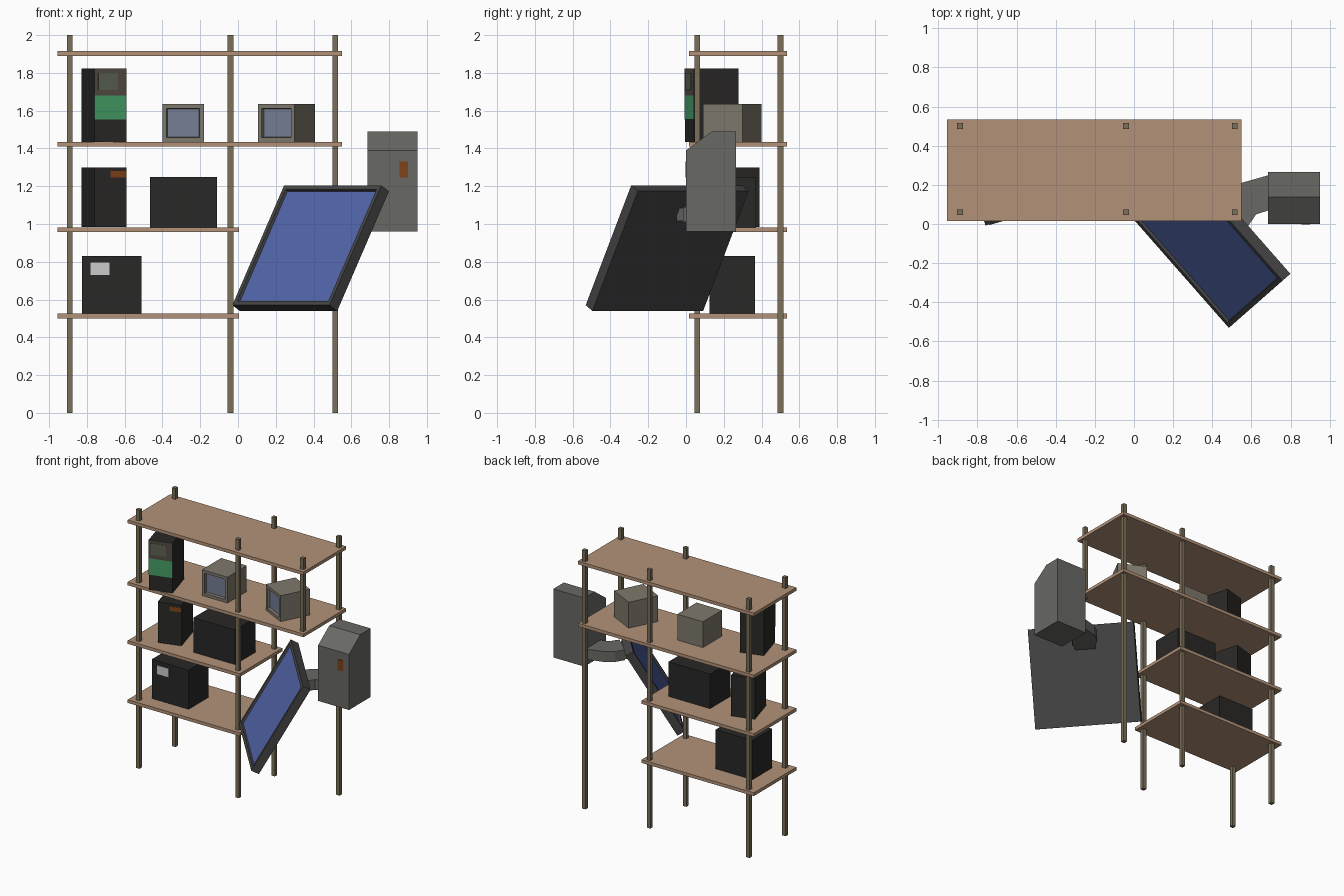
import bpy, bmesh
from math import radians
from mathutils import Matrix, Vector

if "Cube" in bpy.data.objects:
    bpy.data.objects.remove(bpy.data.objects["Cube"])


def mat(name, r, g, b):
    m = bpy.data.materials.new(name)
    m.diffuse_color = (r, g, b, 1)
    m.use_nodes = True
    m.node_tree.nodes["Principled BSDF"].inputs["Base Color"].default_value = m.diffuse_color
    return m


WOOD = mat("shelf_wood", .45, .29, .19)
POST = mat("post_wood", .20, .16, .10)
BLACK = mat("black_plastic", .022, .021, .02)
FRAME = mat("dark_frame", .06, .06, .06)
GREY = mat("grey_metal", .14, .14, .13)
BEIGE = mat("beige_plastic", .21, .19, .15)
BROWN = mat("brown_panel", .085, .068, .052)
SAGE = mat("sage_window", .10, .115, .08)
GREEN = mat("green_panel", .06, .33, .13)
ORANGE = mat("orange_panel", .21, .055, .01)
WHITE = mat("white_label", .55, .55, .55)
BLUE = mat("blue_screen", .085, .13, .40)
PALE = mat("pale_screen", .18, .21, .30)


def finish(name, bm, mats, matrix=None):
    bmesh.ops.recalc_face_normals(bm, faces=bm.faces)
    me = bpy.data.meshes.new(name)
    bm.to_mesh(me)
    bm.free()
    for m in mats:
        me.materials.append(m)
    ob = bpy.data.objects.new(name, me)
    bpy.context.collection.objects.link(ob)
    if matrix:
        ob.matrix_world = matrix
    return ob


def box_bm(lo, hi):
    bm = bmesh.new()
    lo, hi = Vector(lo), Vector(hi)
    c, s = (lo + hi) / 2, hi - lo
    bmesh.ops.create_cube(bm, size=1, matrix=Matrix.Translation(c) @ Matrix.Diagonal((*s, 1)))
    return bm


def box(name, lo, hi, m, matrix=None):
    return finish(name, box_bm(lo, hi), [m], matrix)


def turned(x, y, z, deg=0):
    # local frame: origin at the front left bottom corner of a part
    return Matrix.Translation((x, y, z)) @ Matrix.Rotation(radians(deg), 4, 'Z')


def panel(name, u0, u1, z0, z1, m, matrix, depth=.003):
    box(name, (u0, -depth, z0), (u1, .002, z1), m, matrix)


def monitor(name, w, d, h, border, recess, mats, matrix):
    # box whose front face is framed and sunk in for the screen
    bm = box_bm((0, 0, 0), (w, d, h))
    bm.normal_update()
    f = min(bm.faces, key=lambda f: f.normal.y)
    bmesh.ops.inset_region(bm, faces=[f], thickness=border)
    bmesh.ops.inset_region(bm, faces=[f], thickness=.005, depth=-recess)
    f.material_index = 1
    return finish(name, bm, mats, matrix)


def prism(name, pts, vec, m):
    bm = bmesh.new()
    f = bm.faces.new([bm.verts.new(p) for p in pts])
    r = bmesh.ops.extrude_face_region(bm, geom=[f])
    bmesh.ops.translate(bm, vec=vec, verts=[v for v in r["geom"] if isinstance(v, bmesh.types.BMVert)])
    return finish(name, bm, [m])


# shelves
for i, (z, x1) in enumerate([(.50, .005), (.957, .005), (1.41, .55), (1.89, .55)]):
    box(f"shelf_{i + 1}", (-.955, .015, z), (x1, .535, z + .025), WOOD)

# posts; the front right one only spans the two upper shelves
for i, x in enumerate((-.89, -.04, .515)):
    for side, y in (("front", .06), ("back", .5)):
        z0 = 1.40 if (i == 2 and side == "front") else 0
        box(f"{side}_post_{i + 1}", (x - .015, y - .015, z0), (x + .015, y + .015, 2), POST)

# tall cabinet with coloured front
M = turned(-.76, -.005, 1.435, 16)
box("tall_cabinet", (0, 0, 0), (.176, .245, .387), BLACK, M)
panel("tall_cabinet_green_band", 0, .176, .118, .245, GREEN, M)
panel("tall_cabinet_brown_top", 0, .176, .245, .387, BROWN, M)
panel("tall_cabinet_window", .02, .128, .275, .365, SAGE, M, .006)

# small cabinet with orange strip
M = turned(-.76, .105, .985, 16)
box("small_cabinet", (0, 0, 0), (.176, .245, .315), BLACK, M)
panel("small_cabinet_strip", .088, .176, .26, .295, ORANGE, M)

# wide box and labelled box
box("wide_box", (-.465, .12, .982), (-.11, .37, 1.25), BLACK)
M = turned(-.825, .125, .527)
box("labelled_box", (0, 0, 0), (.315, .24, .303), BLACK, M)
panel("box_label", .045, .145, .203, .27, WHITE, M)

# two small monitors
for i, M in enumerate((turned(-.40, .13, 1.435), turned(.105, .19, 1.435, -27))):
    monitor(f"small_monitor_{i + 1}", .219, .235, .2, .032, .02, [BEIGE, PALE], M)

# large tilted display
M = turned(-.03, .055, .57, -48.7) @ Matrix.Rotation(radians(-29.9), 4, 'X')
monitor("large_display", .78, .062, .732, .035, .015, [FRAME, BLUE], M)

# wall unit with sloped top front
prof = [(0, .96), (.265, .96), (.265, 1.49), (.137, 1.49), (0, 1.39)]
prism("wall_unit", [(.685, y, z) for y, z in prof], (.265, 0, 0), GREY)
box("wall_unit_panel", (.855, -.003, 1.245), (.9, .002, 1.33), ORANGE)

# curved arm from wall unit to display, with a narrower joint behind the display
arm = [(.69, .07), (.625, .05), (.58, -.015), (.45, .10), (.49, .165), (.55, .21), (.69, .25)]
prism("display_arm", [(x, y, 1.01) for x, y in arm], (0, 0, .08), GREY)
joint = [(.565, -.01), (.46, .10), (.415, .06), (.52, -.05)]
prism("display_joint", [(x, y, 1.015) for x, y in joint], (0, 0, .07), GREY)
